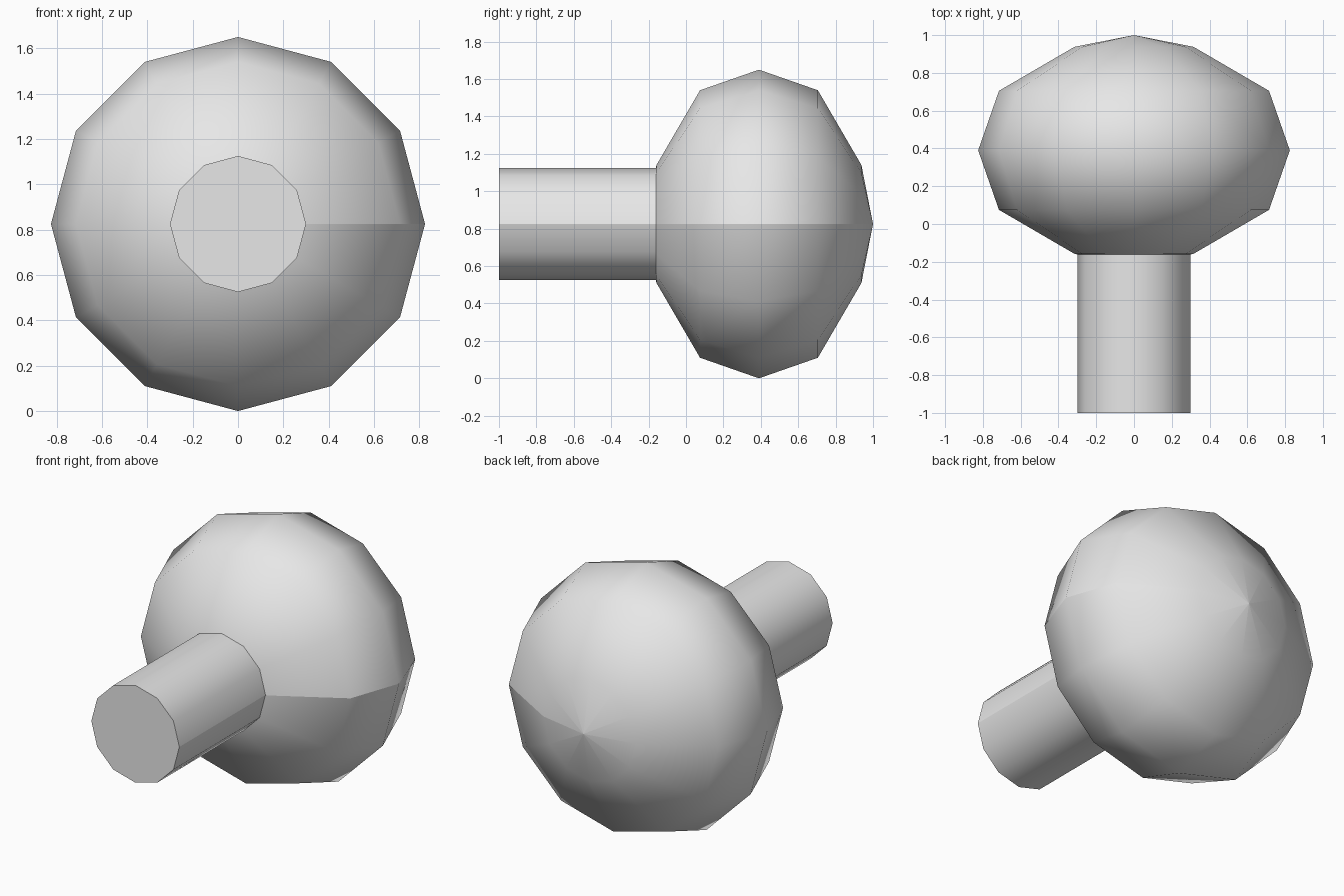
import bpy
import bmesh
import math

SIDES = 12
AXIS_Z = 0.825

if "Cube" in bpy.data.objects:
    bpy.data.objects.remove(bpy.data.objects["Cube"])

# Single plain grey material
grey = bpy.data.materials.new("plain_grey")
grey.use_nodes = True
grey.diffuse_color = (0.8, 0.8, 0.8, 1)
grey.node_tree.nodes["Principled BSDF"].inputs["Base Color"].default_value = (0.8, 0.8, 0.8, 1)


def ring(bm, y, radius, count):
    step = 2 * math.pi / SIDES
    return [bm.verts.new((radius * math.cos(i * step), y, AXIS_Z + radius * math.sin(i * step)))
            for i in range(count)]


def lathe(name, profile, cap_front=False):
    """Turn (y, radius) points round the y axis, leaving an open seam on +x."""
    bm = bmesh.new()
    rings = [ring(bm, y, r, SIDES + 1) for y, r in profile]
    for (a, b), (_, ra), (_, rb) in zip(zip(rings, rings[1:]), profile, profile[1:]):
        for j in range(SIDES):
            if ra == 0:
                corners = (a[j], b[j], b[j + 1])
            elif rb == 0:
                corners = (a[j], b[j], a[j + 1])
            else:
                corners = (a[j], b[j], b[j + 1], a[j + 1])
            bm.faces.new(corners).smooth = True
    if cap_front:
        # Separate flat end disc keeps a crisp rim
        bm.faces.new(ring(bm, *profile[0], SIDES))
    loose = [v for v in bm.verts if not v.link_faces]
    bmesh.ops.delete(bm, geom=loose, context="VERTS")
    mesh = bpy.data.meshes.new(name)
    bm.to_mesh(mesh)
    bm.free()
    mesh.materials.append(grey)
    obj = bpy.data.objects.new(name, mesh)
    bpy.context.collection.objects.link(obj)
    return obj


# Rounded, flattened knob with a pole at each end
lathe("knob_head", [(-0.22, 0), (-0.158, 0.315), (0.075, 0.715), (0.39, 0.825),
                    (0.705, 0.715), (0.938, 0.315), (1.0, 0)])

# Straight shaft running into the front of the knob
lathe("knob_shaft", [(-1.0, 0.3), (-0.15, 0.3)], cap_front=True)
